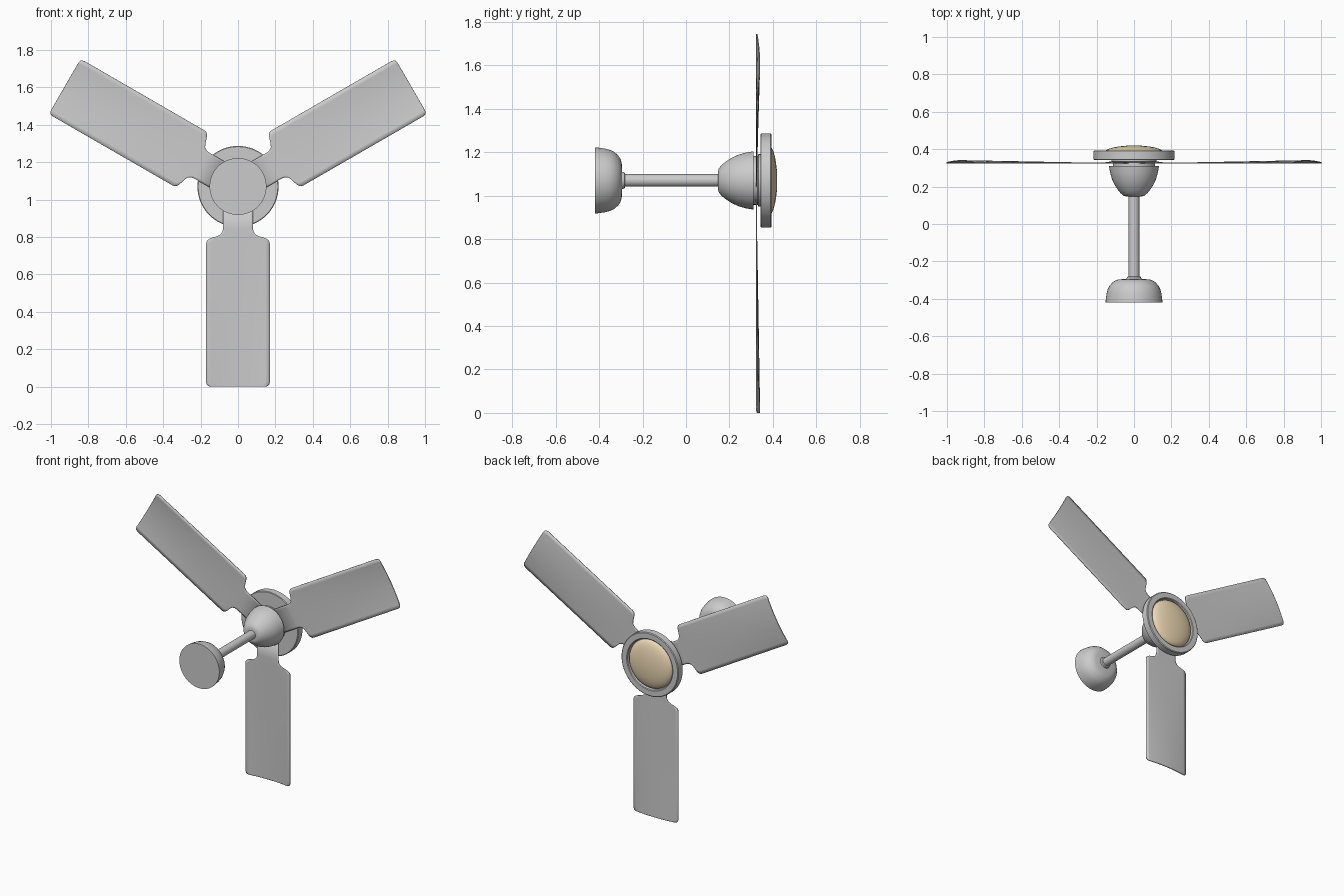
import bpy, bmesh, math

if "Cube" in bpy.data.objects:
    bpy.data.objects.remove(bpy.data.objects["Cube"])

CZ = 1.07   # height of the fan axis, which runs along y


def finish(name, bm, angle=35):
    bmesh.ops.recalc_face_normals(bm, faces=bm.faces)
    me = bpy.data.meshes.new(name)
    bm.to_mesh(me)
    bm.free()
    ob = bpy.data.objects.new(name, me)
    bpy.context.collection.objects.link(ob)
    bpy.ops.object.select_all(action='DESELECT')
    ob.select_set(True)
    bpy.context.view_layer.objects.active = ob
    bpy.ops.object.shade_smooth_by_angle(angle=math.radians(angle))
    return ob


def lathe(name, profile, seg=64):
    """Revolve (y, radius) points around the fan axis, capping both ends."""
    bm = bmesh.new()
    rings = []
    for y, r in profile:
        rings.append([bm.verts.new((r * math.cos(a), y, CZ + r * math.sin(a)))
                      for a in (2 * math.pi * i / seg for i in range(seg))])
    for a, b in zip(rings, rings[1:]):
        for i in range(seg):
            j = (i + 1) % seg
            bm.faces.new((a[i], a[j], b[j], b[i]))
    bm.faces.new(rings[0])
    bm.faces.new(rings[-1])
    return finish(name, bm)


# Ceiling canopy with its collar, and the down rod
lathe("canopy", [(-0.42, 0.152), (-0.405, 0.151), (-0.375, 0.147), (-0.35, 0.141),
                 (-0.33, 0.131), (-0.312, 0.115), (-0.301, 0.098), (-0.296, 0.08),
                 (-0.294, 0.04), (-0.283, 0.037), (-0.28, 0.03)])
lathe("down_rod", [(-0.3, 0.029), (0.17, 0.029)], 32)

# Bell-shaped upper housing and the narrower hub behind the blades
lathe("bell_housing", [(0.148, 0.045), (0.151, 0.055), (0.165, 0.072), (0.185, 0.088),
                       (0.21, 0.104), (0.24, 0.118), (0.275, 0.128), (0.311, 0.134)])
lathe("hub", [(0.305, 0.112), (0.33, 0.112), (0.333, 0.121), (0.35, 0.121)])

# Front ring with a recess holding the coloured dome
lathe("front_ring", [(0.343, 0.213), (0.346, 0.217), (0.39, 0.217), (0.394, 0.212),
                     (0.394, 0.176), (0.39, 0.171), (0.375, 0.168)])
R, Y0, Y1 = 0.165, 0.377, 0.42
dome = lathe("dome_cover", [(Y0 - 0.005, R)] +
             [(Y0 + (Y1 - Y0) * math.sin(t), R * math.cos(t))
              for t in (math.radians(d) for d in (0, 12, 24, 36, 48, 60, 72, 82, 88))])
tan = bpy.data.materials.new("tan")
tan.diffuse_color = (0.85, 0.7, 0.46, 1)
tan.use_nodes = True
tan.node_tree.nodes["Principled BSDF"].inputs["Base Color"].default_value = tan.diffuse_color
dome.data.materials.append(tan)

# Blade outline: (distance from axis, half width)
OUTLINE = [(0.08, 0.08), (0.225, 0.08), (0.243, 0.084), (0.257, 0.094), (0.266, 0.112),
           (0.276, 0.145), (0.284, 0.16), (0.294, 0.168), (0.306, 0.17), (0.56, 0.17),
           (0.81, 0.17), (1.045, 0.17), (1.06, 0.166), (1.067, 0.159), (1.07, 0.146)]


def blade(name, angle, n=14):
    """Thin sheet whose camber grows towards the tip."""
    bm = bmesh.new()
    c, s = math.cos(angle), math.sin(angle)
    rows = []
    for r, hw in OUTLINE:
        row = []
        for i in range(n + 1):
            w = hw * (2 * i / n - 1)
            t = max(0, (r - 0.25) / 0.82)
            y = 0.325 + 0.014 * t * (1 - (w / 0.17) ** 2)
            row.append(bm.verts.new((r * c - w * s, y, CZ + r * s + w * c)))
        rows.append(row)
    for a, b in zip(rows, rows[1:]):
        for i in range(n):
            bm.faces.new((a[i], a[i + 1], b[i + 1], b[i]))
    ob = finish(name, bm)
    mod = ob.modifiers.new("thickness", 'SOLIDIFY')
    mod.thickness = 0.005
    mod.offset = 0


for k, label in enumerate(("right", "left", "lower")):
    blade("blade_" + label, math.radians(30 + 120 * k))
